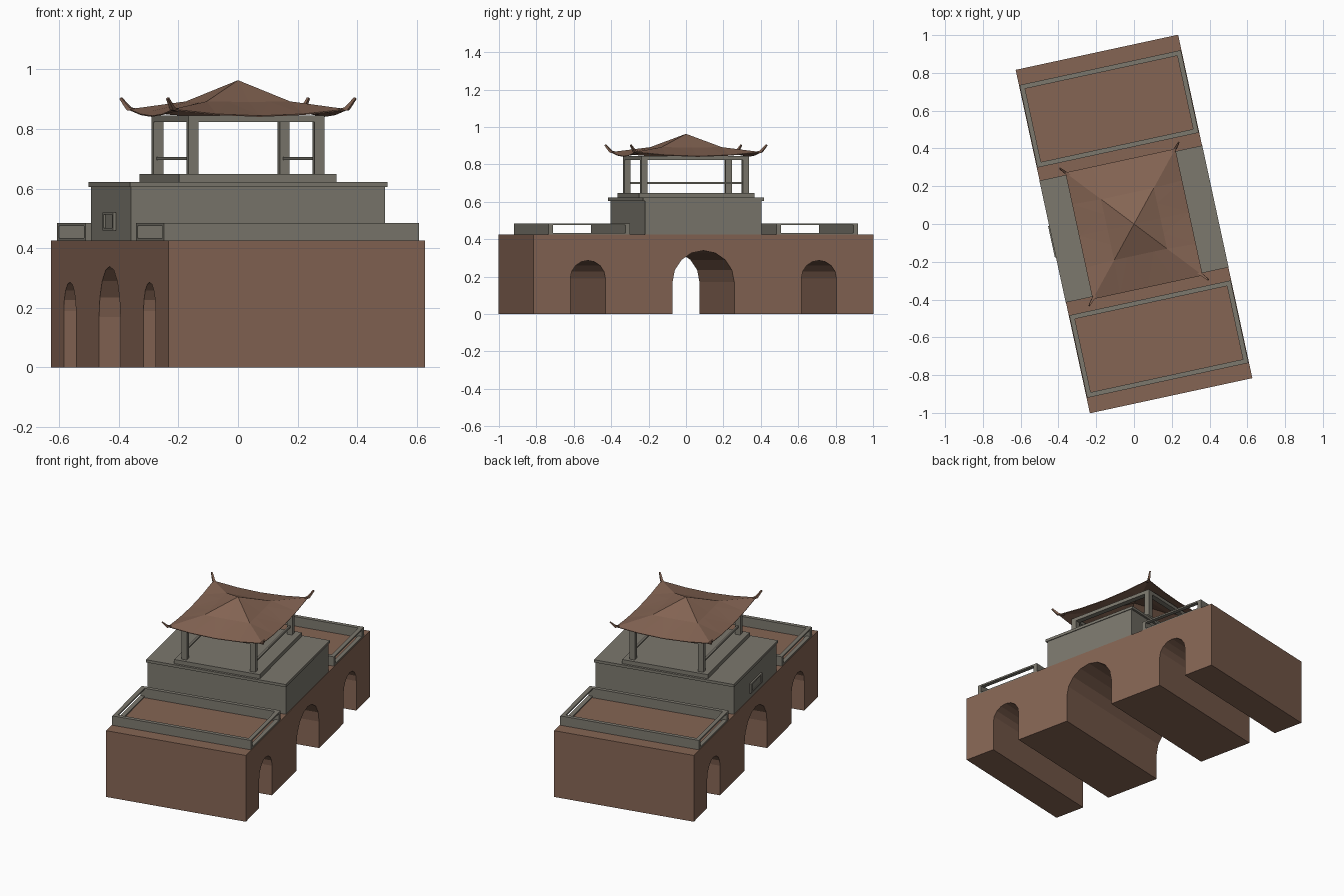
import bpy, bmesh, math
from mathutils import Vector

if "Cube" in bpy.data.objects:
    bpy.data.objects.remove(bpy.data.objects["Cube"])

TURN = math.radians(12.2)   # the whole building is turned on its site


def material(name, rgb):
    m = bpy.data.materials.new(name)
    m.diffuse_color = (*rgb, 1)
    m.use_nodes = True
    m.node_tree.nodes["Principled BSDF"].inputs["Base Color"].default_value = m.diffuse_color
    return m


BROWN = material("brown_brick", (0.235, 0.130, 0.088))
GREY = material("grey_stone", (0.200, 0.188, 0.155))


def finish(name, bm, mat):
    bmesh.ops.recalc_face_normals(bm, faces=bm.faces)
    me = bpy.data.meshes.new(name)
    bm.to_mesh(me)
    bm.free()
    me.materials.append(mat)
    ob = bpy.data.objects.new(name, me)
    ob.rotation_euler.z = TURN
    bpy.context.collection.objects.link(ob)
    return ob


def boxes(name, mat, items):
    """Boxes given as (x0, x1, y0, y1, z0, z1), joined in one object."""
    bm = bmesh.new()
    for x0, x1, y0, y1, z0, z1 in items:
        vs = bmesh.ops.create_cube(bm, size=1)["verts"]
        for v in vs:
            v.co = ((x0 + x1) / 2 + v.co.x * (x1 - x0),
                    (y0 + y1) / 2 + v.co.y * (y1 - y0),
                    (z0 + z1) / 2 + v.co.z * (z1 - z0))
    return finish(name, bm, mat)


def block(hx, hy, z0, z1):
    return (-hx, hx, -hy, hy, z0, z1)


# Gate base: side profile with three arched passages, extruded across
HX, HY, BASE = 0.44, 0.93, 0.425
profile = [(-HY, BASE), (-HY, 0)]
for cy, r, spring in ((-0.632, 0.096, 0.19), (0, 0.169, 0.17), (0.632, 0.096, 0.19)):
    profile.append((cy - r, 0))
    for i in range(9):
        a = math.pi * (1 - i / 8)
        profile.append((cy + r * math.cos(a), spring + r * math.sin(a)))
    profile.append((cy + r, 0))
profile += [(HY, 0), (HY, BASE)]
bm = bmesh.new()
face = bm.faces.new([bm.verts.new((-HX, y, z)) for y, z in profile])
out = bmesh.ops.extrude_face_region(bm, geom=[face])["geom"]
bmesh.ops.translate(bm, vec=(2 * HX, 0, 0),
                    verts=[g for g in out if isinstance(g, bmesh.types.BMVert)])
finish("gate_base", bm, BROWN)

# Parapets: solid end walls, open railings along the sides
PX, T, Y0, Y1, TOP = 0.437, 0.025, 0.40, 0.847, 0.485
for s, label in ((-1, "front"), (1, "rear")):
    parts = []
    for y in (Y0, Y1 - T):
        parts.append((-PX, PX, *sorted((s * y, s * (y + T))), BASE, TOP))
    for sx in (-1, 1):
        xs = sorted((sx * PX, sx * (PX - T)))
        ys = sorted((s * (Y0 + T), s * (Y1 - T)))
        parts.append((*xs, *ys, BASE, 0.434))
        parts.append((*xs, *ys, 0.475, TOP))
    boxes(label + "_parapet", GREY, parts)

# Upper block with cornice and stepped platform
boxes("upper_block", GREY, [block(0.436, 0.318, BASE, 0.605)])
boxes("cornice", GREY, [block(0.441, 0.33, 0.605, 0.622)])
boxes("pavilion_platform", GREY, [block(0.27, 0.315, 0.622, 0.648)])

# Framed plaque over the left passage
boxes("plaque", GREY, [(-0.441, -0.43, -0.08, 0.08, 0.46, 0.52)])
boxes("plaque_frame", GREY, [
    (-0.447, -0.43, -0.085, -0.065, 0.46, 0.52),
    (-0.447, -0.43, 0.065, 0.085, 0.46, 0.52),
    (-0.447, -0.43, -0.065, 0.065, 0.46, 0.467),
    (-0.447, -0.43, -0.065, 0.065, 0.513, 0.52)])

# Pavilion columns, side rails and ring beam
CX, CY, W = 0.2165, 0.277, 0.017
boxes("columns", GREY, [(sx * CX - W, sx * CX + W, sy * CY - W, sy * CY + W, 0.648, 0.823)
                        for sx in (-1, 1) for sy in (-1, 1)])
boxes("side_rails", GREY, [(s * CX - 0.006, s * CX + 0.006, W - CY, CY - W, 0.695, 0.706)
                           for s in (-1, 1)])
boxes("ring_beam", GREY,
      [(s * CX - W, s * CX + W, -CY - W, CY + W, 0.823, 0.845) for s in (-1, 1)]
      + [(W - CX, CX - W, s * CY - W, s * CY + W, 0.823, 0.845) for s in (-1, 1)])

# Roof: concave hipped shell with lifted corners
RX, RY = 0.298, 0.343
bm = bmesh.new()


def ring(k, heights):
    """Eight or sixteen points around a rectangle; heights run corner to middle."""
    n = 2 * (len(heights) - 1)
    pts = []
    corners = [(-1, -1), (1, -1), (1, 1), (-1, 1)]
    for c in range(4):
        a, b = Vector(corners[c]), Vector(corners[(c + 1) % 4])
        for i in range(n):
            p = a.lerp(b, i / n) * k
            pts.append(bm.verts.new((p.x * RX, p.y * RY, heights[min(i, n - i)])))
    return pts


outer = ring(1.0, [0.866, 0.850, 0.844])
inner = ring(0.48, [0.892, 0.891, 0.890])
apex = bm.verts.new((0, 0, 0.963))
for i in range(16):
    j = (i + 1) % 16
    bm.faces.new((inner[i], inner[j], apex))
    if i % 4 < 2:
        bm.faces.new((outer[i], outer[j], inner[i]))
        bm.faces.new((outer[j], inner[j], inner[i]))
    else:
        bm.faces.new((outer[i], outer[j], inner[j]))
        bm.faces.new((outer[i], inner[j], inner[i]))
roof = finish("roof", bm, BROWN)
mod = roof.modifiers.new("thickness", "SOLIDIFY")
mod.thickness = 0.004

# Upturned horns at the four roof corners
bm = bmesh.new()
for sx in (-1, 1):
    for sy in (-1, 1):
        path = [(0.275, 0.317, 0.862, 0.006), (0.299, 0.345, 0.867, 0.007),
                (0.322, 0.372, 0.903, 0.004)]
        rows = []
        side = Vector((-sy, sx, 0)).normalized()
        for x, y, z, r in path:
            c = Vector((sx * x, sy * y, z))
            o = Vector((sx, sy, -1.2)).normalized()
            rows.append([bm.verts.new(c + side * r * a + o * r * b)
                         for a, b in ((-1, -1), (1, -1), (1, 1), (-1, 1))])
        for lo, hi in zip(rows, rows[1:]):
            for i in range(4):
                j = (i + 1) % 4
                bm.faces.new((lo[i], lo[j], hi[j], hi[i]))
        bm.faces.new(rows[0])
        bm.faces.new(rows[-1])
finish("roof_horns", bm, BROWN)
